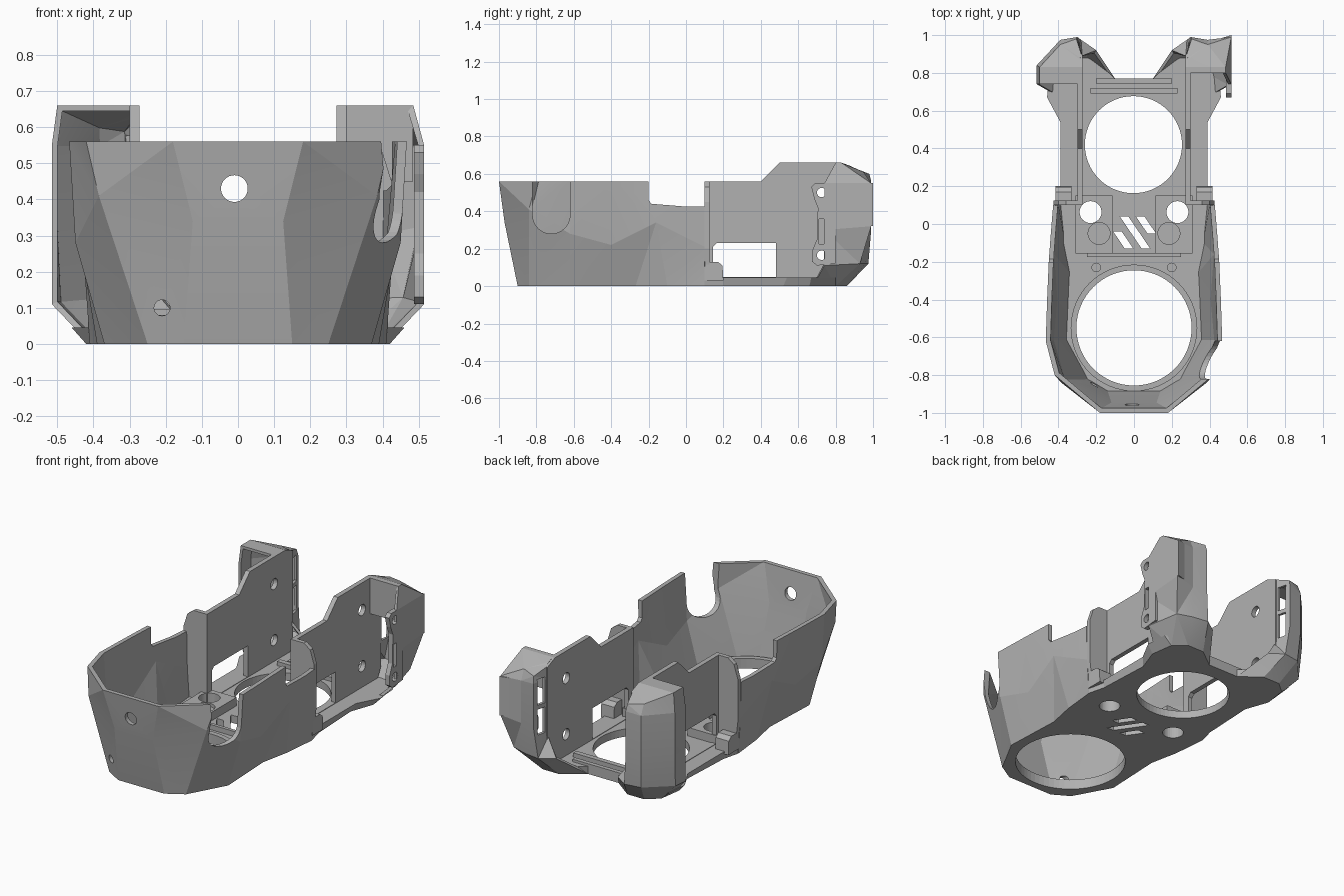
import bpy, bmesh, math
from mathutils import Vector

old = bpy.data.objects.get("Cube")
if old:
    bpy.data.objects.remove(old, do_unlink=True)

grey = bpy.data.materials.new("matte grey")
grey.use_nodes = True
grey.diffuse_color = (0.44, 0.44, 0.44, 1)
grey.node_tree.nodes["Principled BSDF"].inputs["Base Color"].default_value = (0.44, 0.44, 0.44, 1)


def finish(name, bm):
    me = bpy.data.meshes.new(name)
    bm.to_mesh(me)
    bm.free()
    me.materials.append(grey)
    ob = bpy.data.objects.new(name, me)
    bpy.context.collection.objects.link(ob)
    return ob


def place(axis, a, b, t):
    """Point from two outline coordinates and a position along the axis."""
    return {"x": (t, a, b), "y": (a, t, b), "z": (a, b, t)}[axis]


def prism(name, pts, axis, lo, hi, top=None):
    """Outline swept along an axis, with an optional other outline at the end."""
    bm = bmesh.new()
    low = [bm.verts.new(place(axis, a, b, lo)) for a, b in pts]
    high = [bm.verts.new(place(axis, a, b, hi)) for a, b in (top or pts)]
    bm.faces.new(low)
    bm.faces.new(high)
    n = len(pts)
    for i in range(n):
        j = (i + 1) % n
        bm.faces.new((low[i], low[j], high[j], high[i]))
    bmesh.ops.recalc_face_normals(bm, faces=bm.faces)
    return finish(name, bm)


def box(name, x, y, z):
    x = sorted(x)
    return prism(name, [(x[0], y[0]), (x[1], y[0]), (x[1], y[1]), (x[0], y[1])], "z", *z)


def disc(name, axis, a, b, r, lo, hi, n=32):
    steps = [2 * math.pi * i / n for i in range(n)]
    return prism(name, [(a + r * math.cos(t), b + r * math.sin(t)) for t in steps], axis, lo, hi)


def apply(ob, mod):
    with bpy.context.temp_override(object=ob, active_object=ob, selected_objects=[ob]):
        bpy.ops.object.modifier_apply(modifier=mod.name)


def cut(ob, *cutters):
    for c in cutters:
        c.hide_render = True
        m = ob.modifiers.new("cut", "BOOLEAN")
        m.operation, m.solver, m.object = "DIFFERENCE", "EXACT", c
        apply(ob, m)
        bpy.data.objects.remove(c, do_unlink=True)


def shell(name, rings, centre, thick):
    """Faceted sheet through rings of points, thickened towards the centre."""
    bm = bmesh.new()
    rows = [[bm.verts.new(p) for p in r] for r in rings]
    for a, b in zip(rows, rows[1:]):
        for i in range(len(a) - 1):
            bm.faces.new((a[i], a[i + 1], b[i + 1], b[i]))
    bmesh.ops.triangulate(bm, faces=bm.faces)
    bmesh.ops.recalc_face_normals(bm, faces=bm.faces)
    c = Vector(centre)
    if sum(f.normal.dot(f.calc_center_median() - c) * f.calc_area() for f in bm.faces) < 0:
        bmesh.ops.reverse_faces(bm, faces=bm.faces)
    ob = finish(name, bm)
    m = ob.modifiers.new("thickness", "SOLIDIFY")
    m.thickness, m.offset, m.use_even_offset = thick, -1, True
    apply(ob, m)
    return ob


def both(half):
    """Complete a half outline with its mirror image."""
    return list(half) + [(-p[0], *p[1:]) for p in reversed(half)]


# Faceted front bowl
foot = [(.41, .1), (.39, -.1), (.355, -.27), (.37, -.62), (.25, -.84), (.15, -.9)]
belly = [(.425, .1, .21), (.448, -.16, .34), (.43, -.4, .22), (.45, -.62, .28),
         (.385, -.84, .41), (.125, -.97, .34)]
rim = [(.43, .1), (.45, -.17), (.46, -.4), (.467, -.62), (.42, -.8), (.18, -1)]
bowl = shell("front_bowl", [both([(x, y, 0) for x, y in foot]), both(belly),
                            both([(x, y, .56) for x, y in rim])], (0, -.4, .3), .025)
cut(bowl,
    box("trim", (-1, 1), (-2, 1), (.56, .8)),
    prism("rear_step", [(-.2, .7), (-.2, .46), (-.185, .44), (0, .425), (.2, .425), (.2, .7)],
          "x", -1, 1),
    disc("front_hole", "y", -.01, .43, .037, -1.2, -.7),
    disc("small_hole", "y", -.21, .1, .022, -1.2, -.6),
    prism("side_notch", [(-.82, .7)] + [(-.72 - .1 * math.cos(t), .38 - .1 * math.sin(t))
          for t in [math.pi * i / 16 for i in range(17)]] + [(-.62, .7)], "x", .3, .8))

# Floor with two large openings, flared along the rear edge
rear = [(.10, .77), (.22, .86), (.33, .86), (.40, .8), (.42, .66), (.37, .52), (.385, .2)]
flare = [(.10, .77), (.22, .88), (.34, .88), (.45, .8), (.46, .67), (.39, .54), (.39, .2)]
floor = prism("floor", both(rear + foot), "z", 0, .045, both(flare + foot))
cut(floor, disc("front_opening", "z", 0, -.55, .305, -.1, .2, 64),
    disc("rear_opening", "z", -.003, .42, .257, -.1, .2, 64))

# Raised ring round the front opening
ring = disc("opening_ring", "z", 0, -.55, .335, .04, .06, 64)
cut(ring, disc("ring_bore", "z", 0, -.55, .305, 0, .2, 64))

# Slanted vents in the floor
for x, y, drop in [(-.11, -.04, .09), (-.075, .04, .17), (.01, .04, .09)]:
    run = drop * .68
    cut(floor, prism("vent", [(x, y), (x + .045, y), (x + .045 + run, y - drop),
                              (x + run, y - drop)], "z", -.1, .2))

# Cross bars on the floor
box("middle_bar", (-.25, .25), (-.175, -.155), (.03, .075))
box("rear_bar", (-.23, .23), (.69, .72), (.03, .07))
box("rear_lip", (-.2, .2), (.745, .77), (0, .06))

for s, side in ((1, "left"), (-1, "right")):
    # Mounting block with a bolt hole and a round recess
    block = box(side + "_mount_block", (s * .115, s * .31), (-.155, .15), (.03, .095))
    for ob in (block, floor):
        cut(ob, disc("bolt_hole", "z", s * .23, .063, .058, -.1, .2))
    cut(block, disc("recess", "z", s * .185, -.05, .058, .075, .2))
    disc(side + "_peg", "z", s * .2, -.23, .025, .03, .08, 20)

    # Tall side wall with window and bolt holes
    wall = prism(side + "_side_wall", [(.1, .02), (.1, .56), (.4, .56), (.5, .66), (.83, .66),
                 (.9, .63), (.9, .1), (.86, .02)], "x", s * .272, s * .3)
    cut(wall, prism("window", [(.145, .048), (.145, .21), (.165, .23), (.48, .23), (.48, .048)],
                    "x", -.6, .6))
    for z in (.5, .17):
        cut(wall, disc("wall_hole", "x", .725, z, .032, -.6, .6, 24))

    # Bulkhead joining the bowl to the wall
    prism(side + "_bulkhead", [(s * .28, .03), (s * .28, .56), (s * .36, .56), (s * .40, .53),
          (s * .425, .45), (s * .425, .2), (s * .405, .03)], "y", .1, .125)
    prism(side + "_foot", [(.1, .03), (.1, .13), (.17, .13), (.195, .11), (.2, .03)],
          "x", s * .33, s * .415)

    # Rear pod: a hollow faceted shell; the left one is squarer with a short roof
    left = s > 0
    corner, front, edge = (.99, .80, .485) if left else (.84, .74, .5)
    low = (.47, .93, .12) if left else (.505, .82, .11)
    brow = max(front, .83)
    rings = [
        [(.10, .77, 0), (.22, .86, 0), (.33, .86, 0), (.40, .80, 0), (.41, .68, 0)],
        [(.20, .92, .12), (.28, .975, .12), (.38, .96, .12), low, (.515, .74, .11)],
        [(.274, .89, .22), (.30, .99, .3), (.39, .975, .3), (.515, corner, .32), (.515, .74, .3)],
        [(.274, .89, .56), (.30, .99, .56), (.39, .975, .55), (.515, corner, .55),
         (.515, .74, .55)],
        [(.276, .89, .634), (.305, .98, .60), (.39, .95, .61), (edge, brow, .66),
         (edge, front, .66)],
        [(.276, .885, .636), (.285, .88, .639), (.285, .87, .646), (.285, brow, .66),
         (.285, front, .66)]]
    pod = shell(side + "_rear_pod", [[(s * x, y, z) for x, y, z in r] for r in rings],
                (s * .36, .8, .35), .016)
    # Tall slots in the chamfered inner corner
    for z in (.25, .425):
        cut(pod, box("slot", (s * .2, s * .33), (.91, .962), (z, z + .15)))

# Panel closing the top of the left pod, and the rear tip behind it
box("left_pod_panel", (.29, .484), (.80, .815), (.45, .659))
prism("left_pod_tip", [(.40, .965), (.515, .98), (.515, 1.0)], "z", .32, .55)

# Scalloped ear plate on the left pod
ear = prism("ear_plate", [(.80, .12), (.70, .11), (.675, .13), (.675, .19), (.70, .25), (.705, .42),
            (.685, .47), (.67, .53), (.69, .55), (.80, .55)], "x", .487, .515)
cut(ear, disc("ear_top_hole", "x", .725, .5, .025, .4, .6, 24),
    disc("ear_low_hole", "x", .725, .165, .025, .4, .6, 24),
    box("ear_slot", (.4, .6), (.71, .738), (.225, .36)))

# Soften the shallow facets, keeping the hard edges
bpy.ops.object.select_all(action="DESELECT")
for ob in bpy.data.objects:
    if ob.name.endswith(("bowl", "pod")):
        ob.select_set(True)
        bpy.context.view_layer.objects.active = ob
bpy.ops.object.shade_smooth_by_angle(angle=math.radians(9))
